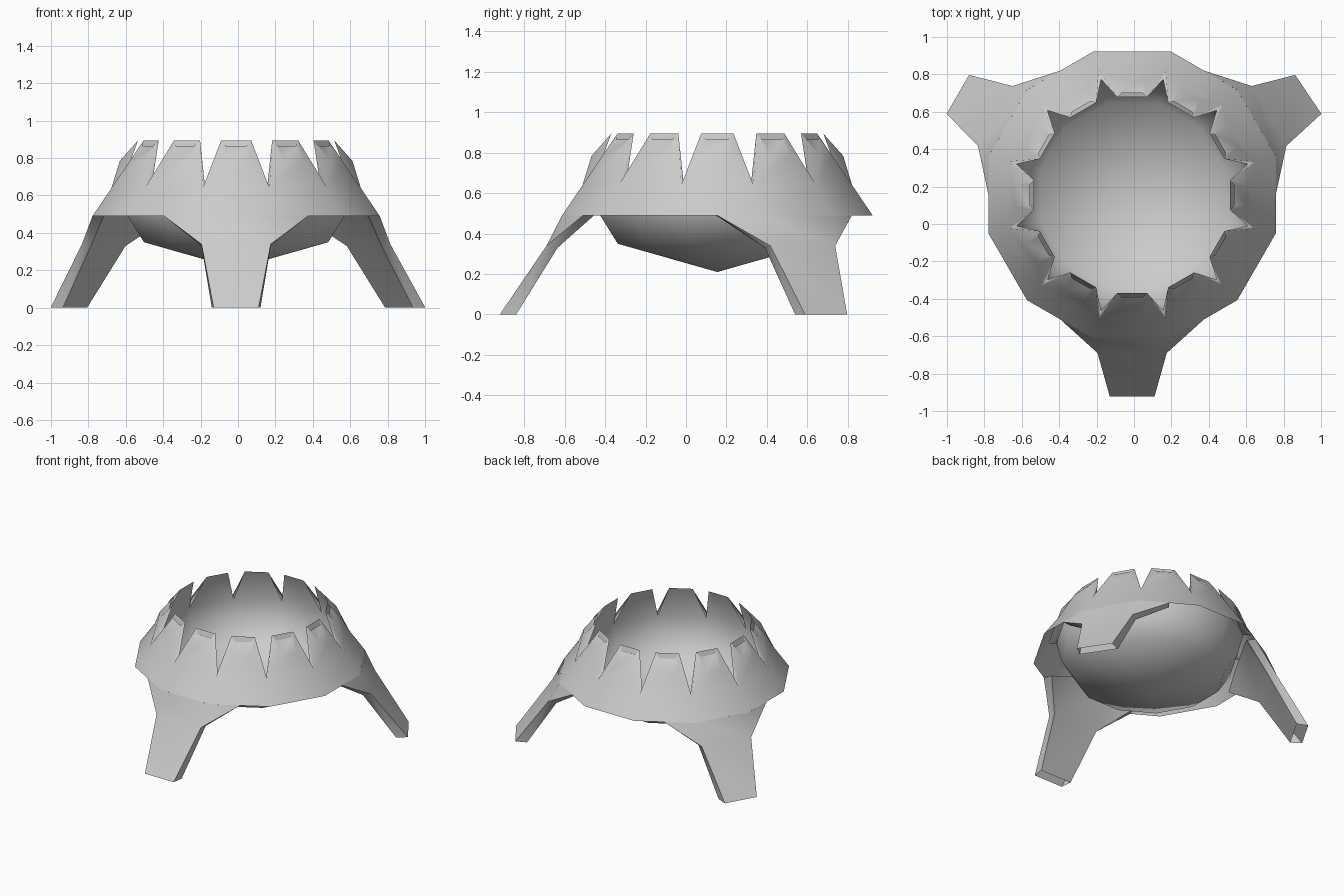
import bpy, bmesh
from math import sin, cos, radians
from mathutils import Vector

cube = bpy.data.objects.get("Cube")
if cube:
    bpy.data.objects.remove(cube, do_unlink=True)

CENTRE = Vector((-0.01, 0.155, 0))
SECTORS = [-90 + 30 * k for k in range(12)]
HALF = 15
RIM_Z, NOTCH_Z, TIP_Z = 0.49, 0.64, 0.895

grey = bpy.data.materials.new("light_grey")
grey.use_nodes = True
grey.diffuse_color = (0.6, 0.6, 0.6, 1)
grey.node_tree.nodes["Principled BSDF"].inputs["Base Color"].default_value = (0.6, 0.6, 0.6, 1)


def local(angle, r, t, z):
    """Point at distance r along a sector's axis, t across it, height z."""
    a = radians(angle)
    return CENTRE + Vector((r * cos(a) - t * sin(a), r * sin(a) + t * cos(a), z))


def polar(angle, r, z):
    return local(angle, r, 0, z)


def face(bm, points, facing):
    """Add a face whose normal agrees with the given direction."""
    f = bm.faces.new([bm.verts.new(p) for p in points])
    f.normal_update()
    if f.normal.dot(facing) < 0:
        f.normal_flip()


def finish(name, bm, angle):
    bmesh.ops.remove_doubles(bm, verts=bm.verts, dist=0.0005)
    mesh = bpy.data.meshes.new(name)
    bm.to_mesh(mesh)
    bm.free()
    mesh.materials.append(grey)
    ob = bpy.data.objects.new(name, mesh)
    bpy.context.collection.objects.link(ob)
    bpy.ops.object.select_all(action='DESELECT')
    ob.select_set(True)
    bpy.context.view_layer.objects.active = ob
    bpy.ops.object.shade_smooth_by_angle(angle=radians(angle))


def out_dir(angle, up=0.0):
    return Vector((cos(radians(angle)), sin(radians(angle)), up))


def rings(bm, profile, facing):
    """Twelve-sided surface through a list of (radius, height) pairs."""
    for (r0, z0), (r1, z1) in zip(profile, profile[1:]):
        for a in SECTORS:
            points = [polar(a - HALF, r0, z0), polar(a + HALF, r0, z0)]
            if r1 == 0:
                points.append(polar(a, 0, z1))
            else:
                points += [polar(a + HALF, r1, z1), polar(a - HALF, r1, z1)]
            face(bm, points, facing(a))


# Thin skirt, open below, rising into a crown of curved teeth; bowl hung inside
crown, bowl = bmesh.new(), bmesh.new()
rings(crown, [(0.795, RIM_Z), (0.69, NOTCH_Z)], lambda a: out_dir(a, 0.5))
rings(bowl, [(0.64, NOTCH_Z), (0.60, RIM_Z), (0.51, 0.35), (0, 0.21)],
      lambda a: -out_dir(a, -1.2))
for a in SECTORS:
    out = out_dir(a, 0.4)
    tip, lip, bulge, notch, inner = {}, {}, {}, {}, {}
    for s in (-1, 1):
        tip[s] = local(a, 0.524, s * 0.08, TIP_Z)
        lip[s] = local(a, 0.545, s * 0.055, 0.865)
        bulge[s] = local(a, 0.622, s * 0.06, 0.785)
        notch[s] = polar(a + s * HALF, 0.69, NOTCH_Z)
        inner[s] = polar(a + s * HALF, 0.64, NOTCH_Z)
        face(crown, [notch[s], bulge[s], tip[s]], out)
        face(crown, [bulge[s], lip[s], tip[s]], out)
        face(crown, [notch[s], inner[s], tip[s]], out_dir(a + s * 90, 0.3))
    face(crown, [notch[-1], notch[1], bulge[1], bulge[-1]], out)
    face(crown, [bulge[-1], bulge[1], lip[1], lip[-1]], out)
    face(bowl, [inner[-1], inner[1], tip[1], tip[-1]], -out)
finish("crown", crown, 180)
finish("bowl", bowl, 180)

# Three splayed hollow legs, open at the foot, with webs running up into the skirt
OUTER = ((0.768, 0.206, RIM_Z), (0.665, 0.384, RIM_Z), (0.845, 0.185, 0.34), (1.076, 0.12, 0))
INNER = ((0.622, 0.17, 0.56), (0.61, 0.36, RIM_Z), (0.79, 0.185, 0.33), (0.995, 0.13, 0))
for name, a in (("front_leg", -90), ("left_leg", 30), ("right_leg", 150)):
    bm = bmesh.new()
    shells = []
    for sizes, facing in ((OUTER, out_dir(a, 0.6)), (INNER, -out_dir(a, 0.6))):
        side = {s: [local(a, r, s * t, z) for r, t, z in sizes] for s in (-1, 1)}
        (top0, web0, knee0, foot0), (top1, web1, knee1, foot1) = side[-1], side[1]
        # the left foot reaches slightly further
        if name == "left_leg":
            foot0.x += 0.02
        face(bm, [top0, top1, knee1, knee0], facing)
        face(bm, [knee0, knee1, foot1, foot0], facing)
        face(bm, [top0, web0, knee0], facing)
        face(bm, [top1, web1, knee1], facing)
        shells.append(side)
    outer, inner = shells
    for s in (-1, 1):
        o, i = outer[s], inner[s]
        edge = out_dir(a + s * 90, -0.5)
        face(bm, [o[1], o[2], i[2], i[1]], edge)
        face(bm, [o[2], o[3], i[3], i[2]], edge)
    finish(name, bm, 60)
